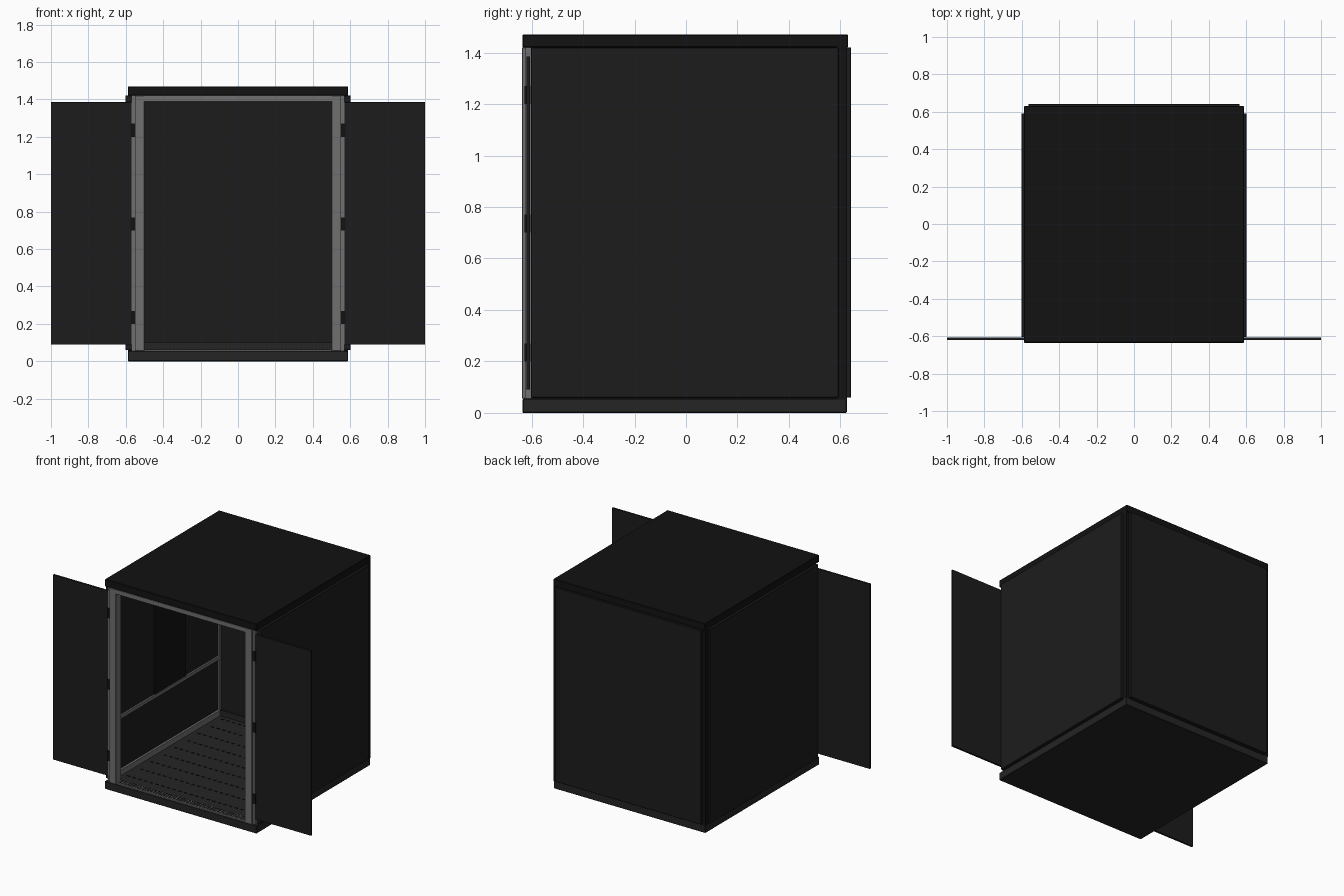
import bpy, bmesh
from mathutils import Matrix

if "Cube" in bpy.data.objects:
    bpy.data.objects.remove(bpy.data.objects["Cube"])


def material(name, v):
    m = bpy.data.materials.new(name)
    m.diffuse_color = (v, v, v, 1)
    m.use_nodes = True
    m.node_tree.nodes["Principled BSDF"].inputs["Base Color"].default_value = m.diffuse_color
    return m


DARK = material("dark_panel", 0.012)
BLACK = material("black_trim", 0.006)
FLOOR = material("floor_grey", 0.018)
STEEL = material("steel_grey", 0.16)


def boxes(name, spans, mat, bevel=0.0, mirror=False):
    """One object from axis-aligned boxes (x0, x1, y0, y1, z0, z1)."""
    bm = bmesh.new()
    for x0, x1, y0, y1, z0, z1 in spans:
        m = Matrix.Translation(((x0 + x1) / 2, (y0 + y1) / 2, (z0 + z1) / 2))
        bmesh.ops.create_cube(bm, size=1, matrix=m @ Matrix.Diagonal((x1 - x0, y1 - y0, z1 - z0, 1)))
    me = bpy.data.meshes.new(name)
    bm.to_mesh(me)
    bm.free()
    me.materials.append(mat)
    ob = bpy.data.objects.new(name, me)
    bpy.context.collection.objects.link(ob)
    if bevel:
        b = ob.modifiers.new("bevel", 'BEVEL')
        b.width, b.segments = bevel, 1
    if mirror:
        ob.modifiers.new("mirror", 'MIRROR')
    return ob


# Base and roof slabs
boxes("base", [(-0.588, 0.588, -0.635, 0.625, 0, 0.055)], FLOOR, 0.003)
boxes("roof", [(-0.588, 0.588, -0.635, 0.63, 1.42, 1.47)], BLACK, 0.003)

# Wall panels, with recessed corners at the back
boxes("side_wall", [(0.56, 0.602, -0.603, 0.592, 0.06, 1.42)], DARK, 0.002, True)
boxes("back_wall", [(-0.565, 0.565, 0.592, 0.642, 0.06, 1.42)], DARK, 0.002)
boxes("back_corner_post", [(0.555, 0.588, 0.585, 0.625, 0.05, 1.425)], BLACK, 0, True)
boxes("wall_seat", [(0.555, 0.58, -0.6, 0.6, 0.05, 0.065),
                    (0.555, 0.58, -0.6, 0.6, 1.415, 1.425)], BLACK, 0, True)

# Front door frame
boxes("front_post", [(0.5, 0.552, -0.637, -0.58, 0.055, 1.42)], STEEL, 0.002, True)
boxes("front_post_return", [(0.55, 0.57, -0.625, -0.6, 0.055, 1.42)], STEEL, 0, True)
boxes("front_header", [(-0.502, 0.502, -0.637, -0.58, 1.39, 1.42)], STEEL)
boxes("threshold", [(-0.502, 0.502, -0.63, -0.575, 0.055, 0.064)], STEEL)
boxes("threshold_grip", [(-0.49 + i * 0.02, -0.478 + i * 0.02, y, y + 0.008, 0.064, 0.067)
                         for i in range(49) for y in (-0.62, -0.604, -0.588)], FLOOR)

# Open doors and their hinges
boxes("open_door", [(0.553, 1.0, -0.62, -0.606, 0.09, 1.385)], DARK, 0.001, True)
boxes("door_hinge", [(0.55, 0.575, -0.628, -0.604, z, z + 0.07)
                     for z in (0.2, 0.7, 1.2)], BLACK, 0, True)

# Interior lining: floor, ceiling and skirting
boxes("floor_deck", [(-0.56, 0.56, -0.575, 0.592, 0.053, 0.06)], FLOOR)
boxes("ceiling", [(-0.56, 0.56, -0.58, 0.592, 1.408, 1.42)], BLACK)
boxes("side_skirting", [(0.545, 0.56, -0.58, 0.592, 0.06, 0.1)], STEEL, 0, True)
boxes("back_skirting", [(-0.545, 0.545, 0.58, 0.592, 0.06, 0.1)], FLOOR)
boxes("inner_corner_trim", [(0.548, 0.56, 0.58, 0.592, 0.1, 1.408)], STEEL, 0, True)

# Load rails and the thin display panel on each side wall
boxes("load_rail", [(0.545, 0.56, -0.58, 0.592, 0.455, 0.48)], STEEL, 0.002, True)
boxes("side_display_panel", [(0.55, 0.56, -0.135, 0.21, 0.48, 1.408)], BLACK, 0, True)

# Floor tread: staggered rows of short raised strips
treads = []
for r in range(9):
    y = -0.5 + r * 0.13
    for c in range(24):
        x = -0.51 + c * 0.044 + (r % 2) * 0.012
        treads.append((x, x + 0.02, y, y + 0.008, 0.06, 0.063))
boxes("floor_tread", treads, BLACK)
